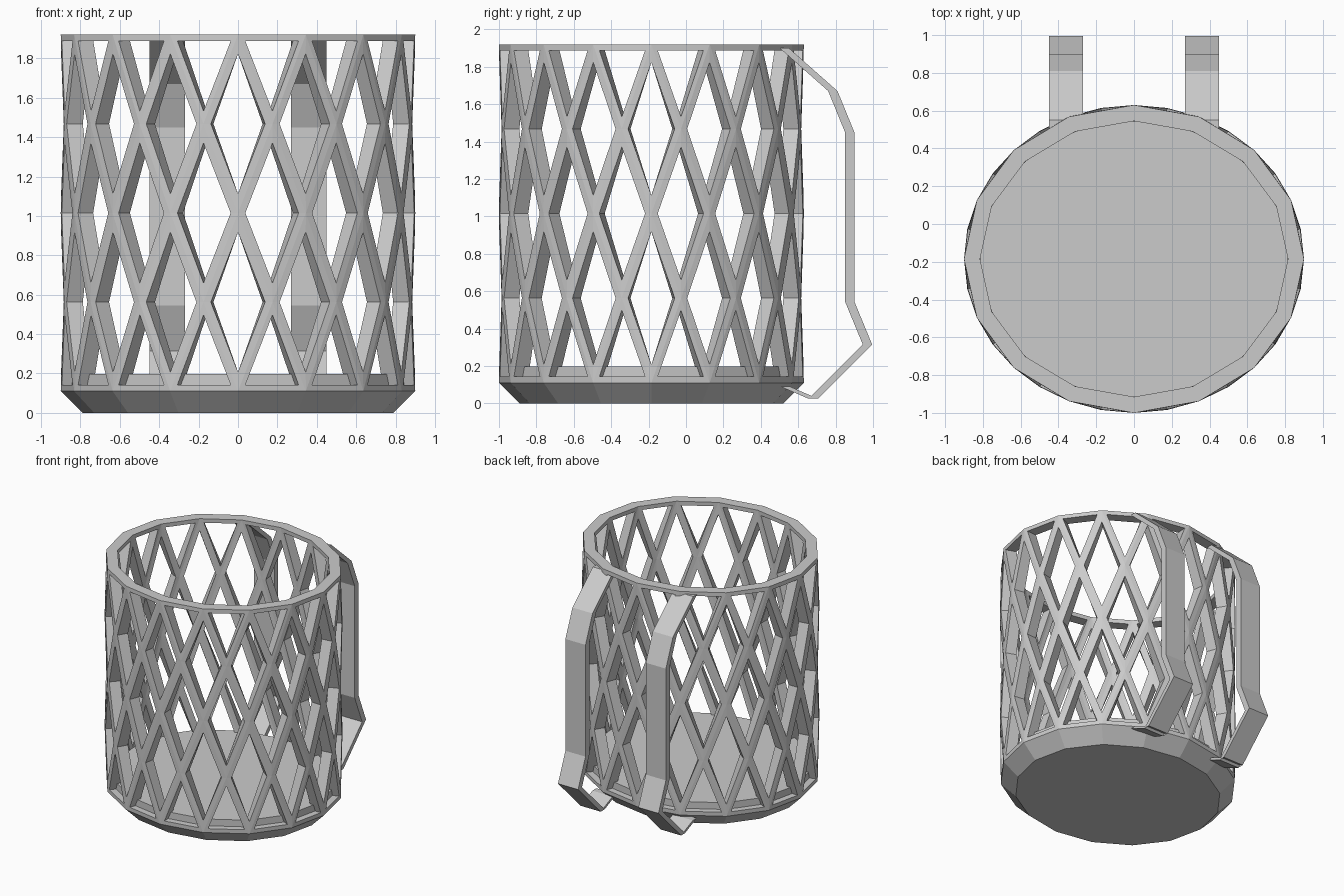
import bpy, bmesh, math
from mathutils import Vector

cube = bpy.data.objects.get("Cube")
if cube:
    bpy.data.objects.remove(cube, do_unlink=True)

gray = bpy.data.materials.new("plain gray")
gray.use_nodes = True
COLOR = (0.6, 0.6, 0.6, 1)
gray.diffuse_color = COLOR
gray.node_tree.nodes["Principled BSDF"].inputs["Base Color"].default_value = COLOR

SIDES = 16
RX, RY, CY = 0.90, 0.815, -0.185
WALL = 0.085
BASE, TOP = 0.11, 1.92
STEP = (TOP - BASE) / 4
OPEN = 0.785            # hole size relative to a lattice cell


def finish(bm, name):
    bmesh.ops.remove_doubles(bm, verts=bm.verts, dist=0.0005)
    bmesh.ops.recalc_face_normals(bm, faces=bm.faces)
    mesh = bpy.data.meshes.new(name)
    bm.to_mesh(mesh)
    bm.free()
    mesh.materials.append(gray)
    obj = bpy.data.objects.new(name, mesh)
    bpy.context.collection.objects.link(obj)
    return obj


def point(k, z, inset=0):
    a = 2 * math.pi * k / SIDES
    return Vector(((RX - inset) * math.sin(a), CY - (RY - inset) * math.cos(a), z))


def face(bm, pts):
    return bm.faces.new([bm.verts.new(p) for p in pts])


def cell(bm, corners, center):
    """One lattice cell: outer frame, inner frame and the hole walls."""
    shells = []
    for inset in (0, WALL):
        rim = [point(k, BASE + r * STEP, inset) for k, r in corners]
        mid = sum((rim[i] for i in center), Vector()) / len(center)
        shells.append((rim, [mid.lerp(p, OPEN) for p in rim]))
    n = len(corners)
    for i in range(n):
        j = (i + 1) % n
        for rim, hole in shells:
            face(bm, (rim[i], rim[j], hole[j], hole[i]))
        face(bm, (shells[0][1][i], shells[0][1][j], shells[1][1][j], shells[1][1][i]))


# Lattice wall: diamonds in three rows, closed by triangles at top and bottom
bm = bmesh.new()
for k in range(SIDES):
    cell(bm, [(k, 0), (k + 1, 0), (k + 0.5, 1)], (0, 1, 2))
    cell(bm, [(k, 4), (k + 1, 4), (k + 0.5, 3)], (0, 1, 2))
    for row in (1, 2, 3):
        c = k + (0.5 if row == 2 else 0)
        cell(bm, [(c, row - 1), (c + 0.5, row), (c, row + 1), (c - 0.5, row)], (0, 1, 2, 3))
    # flat top of the rim
    face(bm, (point(k, TOP), point(k + 1, TOP), point(k + 1, TOP, WALL), point(k, TOP, WALL)))
finish(bm, "lattice_wall")

# Base: chamfered underside with a raised floor inside
bm = bmesh.new()
rings = [(0.0, 0.11), (BASE, 0.0), (BASE, 0.05), (0.197, 0.05)]
for k in range(SIDES):
    for (z0, i0), (z1, i1) in zip(rings, rings[1:]):
        face(bm, (point(k, z0, i0), point(k + 1, z0, i0), point(k + 1, z1, i1), point(k, z1, i1)))
for z, inset in (rings[0], rings[-1]):
    face(bm, [point(k, z, inset) for k in range(SIDES)])
finish(bm, "base")

# Two bent straps on the back, one profile mirrored to both sides
PROFILE = [(0.55, 1.90), (0.81, 1.67), (0.90, 1.45), (0.90, 0.545),
           (0.995, 0.315), (0.705, 0.025), (0.555, 0.09)]
DEPTH = 0.05
for side, name in ((1, "left_strap"), (-1, "right_strap")):
    bm = bmesh.new()
    sections = [[(side * x, y - d, z) for x, d in ((0.27, 0), (0.45, 0), (0.45, DEPTH), (0.27, DEPTH))]
                for y, z in PROFILE]
    for a, b in zip(sections, sections[1:]):
        for i in range(4):
            j = (i + 1) % 4
            face(bm, (a[i], a[j], b[j], b[i]))
    face(bm, sections[0])
    face(bm, sections[-1])
    finish(bm, name)
